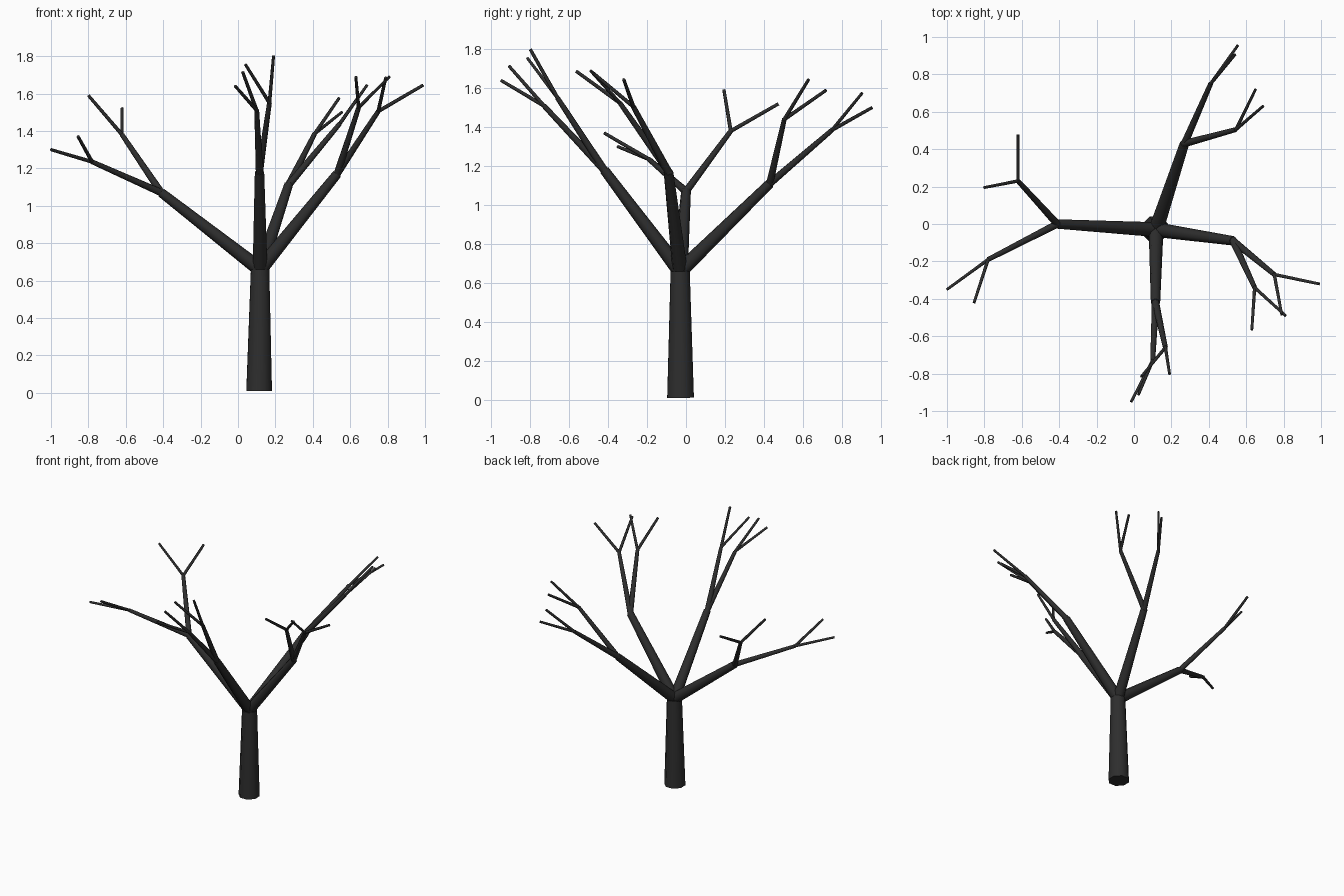
import bpy, bmesh
from mathutils import Vector, Matrix

cube = bpy.data.objects.get("Cube")
if cube:
    bpy.data.objects.remove(cube)

bark = bpy.data.materials.new("charcoal bark")
bark.use_nodes = True
colour = (0.027, 0.027, 0.027, 1)
bark.diffuse_color = colour
bark.node_tree.nodes["Principled BSDF"].inputs["Base Color"].default_value = colour


def tapered(name, start, end, r1, r2, sides=8, overlap=0.0):
    """Closed tapered tube from start to end, its foot sunk by overlap."""
    a, b = Vector(start), Vector(end)
    a = a - (b - a).normalized() * overlap
    axis = b - a
    bm = bmesh.new()
    place = Matrix.Translation((a + b) / 2) @ axis.to_track_quat('Z', 'Y').to_matrix().to_4x4()
    bmesh.ops.create_cone(bm, cap_ends=True, segments=sides, radius1=r1, radius2=r2,
                          depth=axis.length, matrix=place)
    for f in bm.faces:
        f.smooth = len(f.verts) == 4
    for e in bm.edges:
        e.smooth = all(f.smooth for f in e.link_faces)
    mesh = bpy.data.meshes.new(name)
    bm.to_mesh(mesh)
    bm.free()
    mesh.materials.append(bark)
    obj = bpy.data.objects.new(name, mesh)
    bpy.context.collection.objects.link(obj)
    return obj


# Each limb: its fork, then two branches, each a fork with two twig tips
limbs = {
    "right": ((-.41, 0, 1.07), [
        ((-.62, .23, 1.38), [(-.62, .475, 1.52), (-.8, .195, 1.59)]),
        ((-.78, -.19, 1.235), [(-1, -.35, 1.3), (-.855, -.42, 1.37)])]),
    "front": ((.115, -.42, 1.18), [
        ((.1, -.73, 1.51), [(-.015, -.95, 1.64), (.025, -.91, 1.715)]),
        ((.168, -.66, 1.55), [(.19, -.8, 1.8), (.04, -.815, 1.755)])]),
    "left": ((.53, -.09, 1.17), [
        ((.75, -.27, 1.505), [(.99, -.32, 1.645), (.79, -.485, 1.685)]),
        ((.645, -.34, 1.525), [(.63, -.565, 1.688), (.81, -.49, 1.69)])]),
    "back": ((.27, .43, 1.11), [
        ((.41, .75, 1.385), [(.555, .955, 1.5), (.54, .905, 1.575)]),
        ((.545, .505, 1.44), [(.65, .72, 1.59), (.69, .63, 1.645)])]),
}

# Trunk
crown = (.118, -.03, .66)
tapered("trunk", (.113, -.028, .01), crown, .074, .053)

# Limbs, branches and twigs
for side, (fork, branches) in limbs.items():
    tapered(side + "_limb", crown, fork, .04, .025, 8, .02)
    for i, (joint, tips) in enumerate(branches, 1):
        tapered(f"{side}_branch_{i}", fork, joint, .02, .013, 8, .012)
        for j, tip in enumerate(tips, 1):
            tapered(f"{side}_twig_{i}_{j}", joint, tip, .0105, .0085, 6, .006)
